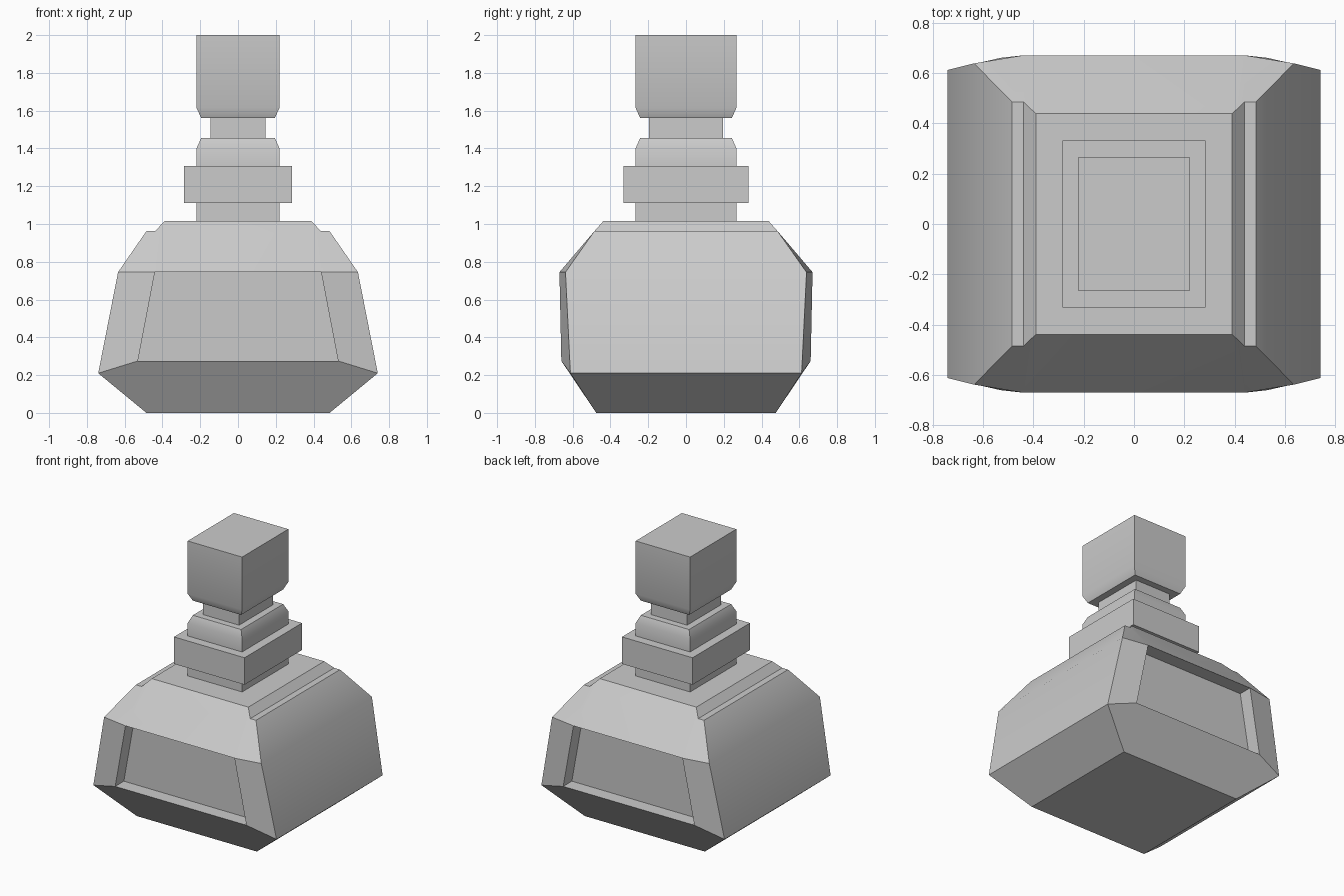
import bpy, bmesh, math

if "Cube" in bpy.data.objects:
    bpy.data.objects.remove(bpy.data.objects["Cube"])


def finish(bm, name):
    bmesh.ops.recalc_face_normals(bm, faces=bm.faces)
    mesh = bpy.data.meshes.new(name)
    bm.to_mesh(mesh)
    bm.free()
    ob = bpy.data.objects.new(name, mesh)
    bpy.context.collection.objects.link(ob)
    bpy.ops.object.select_all(action='DESELECT')
    ob.select_set(True)
    bpy.context.view_layer.objects.active = ob
    bpy.ops.object.shade_smooth_by_angle(angle=math.radians(30))
    return ob


def stack(name, rings):
    """Rectangular rings (half x, half y, z) joined upward into a closed solid."""
    bm = bmesh.new()
    loops = [[bm.verts.new((x * sx, y * sy, z))
              for sx, sy in ((-1, -1), (1, -1), (1, 1), (-1, 1))] for x, y, z in rings]
    for lo, hi in zip(loops, loops[1:]):
        for i in range(4):
            j = (i + 1) % 4
            bm.faces.new((lo[i], lo[j], hi[j], hi[i]))
    bm.faces.new(loops[0])
    bm.faces.new(loops[-1])
    return finish(bm, name)


# Bottle body: one quarter's corner points, mirrored in x and y
corner = {
    'base': (0.485, 0.475, 0), 'belly': (0.74, 0.612, 0.21),
    'low': (0.53, 0.66, 0.275), 'high': (0.44, 0.67, 0.745),
    'shoulder': (0.635, 0.638, 0.745), 'ledge': (0.485, 0.485, 0.962),
    'step': (0.438, 0.485, 0.962), 'top': (0.39, 0.438, 1.015),
    'low_in': (0.53, 0.56, 0.275), 'high_in': (0.44, 0.57, 0.745),
}
bm = bmesh.new()
V = {(n, sx, sy): bm.verts.new((x * sx, y * sy, z))
     for n, (x, y, z) in corner.items() for sx in (-1, 1) for sy in (-1, 1)}


def span_x(sy, *names):
    bm.faces.new([V[n, -1, sy] for n in names] + [V[n, 1, sy] for n in reversed(names)])


for sy in (-1, 1):
    # Front and back: lower bevel, recess floor, panel, recess roof, shoulder
    span_x(sy, 'base', 'belly', 'low')
    span_x(sy, 'low', 'low_in')
    span_x(sy, 'low_in', 'high_in')
    span_x(sy, 'high_in', 'high')
    span_x(sy, 'high', 'top')
    # Pillars, recess side walls and shoulder ends
    for sx in (-1, 1):
        for names in (('belly', 'low', 'high', 'shoulder'),
                      ('low', 'high', 'high_in', 'low_in'),
                      ('high', 'shoulder', 'ledge', 'step', 'top')):
            bm.faces.new([V[n, sx, sy] for n in names])
# Sides, from the base up over the ledge
path = ('base', 'belly', 'shoulder', 'ledge', 'step', 'top')
for sx in (-1, 1):
    for a, b in zip(path, path[1:]):
        bm.faces.new((V[a, sx, -1], V[a, sx, 1], V[b, sx, 1], V[b, sx, -1]))
# Bottom and top
for n in ('base', 'top'):
    bm.faces.new((V[n, -1, -1], V[n, 1, -1], V[n, 1, 1], V[n, -1, 1]))
finish(bm, 'bottle_body')

# Neck, collar and stopper
stack('neck', [(0.22, 0.267, 1.0), (0.22, 0.267, 1.12)])
stack('collar', [(0.285, 0.332, 1.11), (0.285, 0.332, 1.307)])
stack('upper_collar', [(0.22, 0.267, 1.30), (0.22, 0.267, 1.40), (0.195, 0.243, 1.455)])
stack('stopper_stem', [(0.145, 0.195, 1.45), (0.145, 0.195, 1.57)])
stack('stopper', [(0.195, 0.243, 1.562), (0.22, 0.267, 1.615), (0.22, 0.267, 2.0)])
